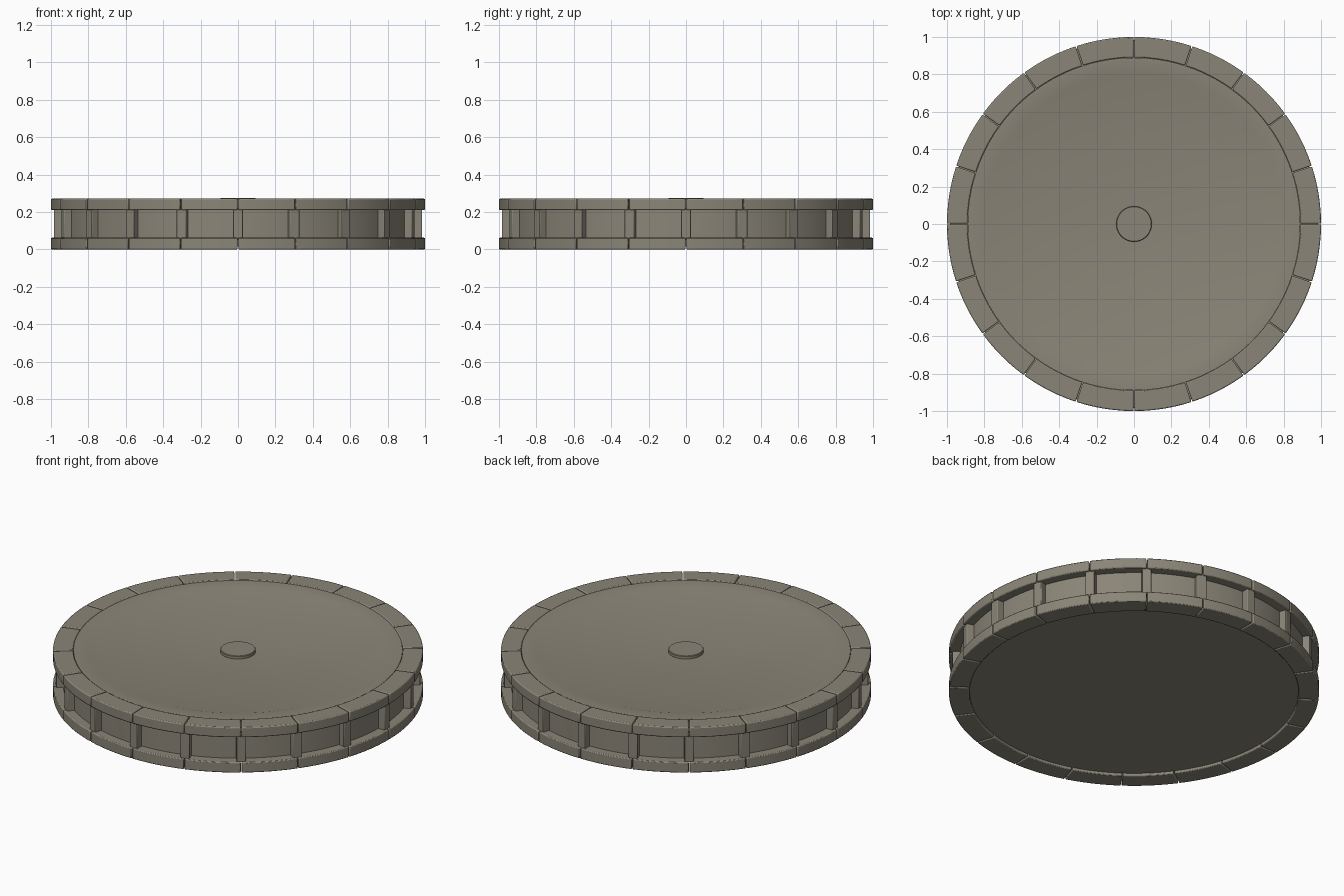
import bpy, bmesh, math

if "Cube" in bpy.data.objects:
    bpy.data.objects.remove(bpy.data.objects["Cube"])

stone = bpy.data.materials.new("weathered_stone")
stone.diffuse_color = (0.255, 0.235, 0.185, 1)
stone.use_nodes = True
stone.node_tree.nodes["Principled BSDF"].inputs["Base Color"].default_value = stone.diffuse_color
N = 20                      # blocks per ring
STEP = 2 * math.pi / N


def finish(bm, name, bevel=0.0):
    bmesh.ops.recalc_face_normals(bm, faces=bm.faces)
    me = bpy.data.meshes.new(name)
    bm.to_mesh(me)
    bm.free()
    ob = bpy.data.objects.new(name, me)
    bpy.context.collection.objects.link(ob)
    me.materials.append(stone)
    if bevel:
        m = ob.modifiers.new("worn_edges", 'BEVEL')
        m.width = bevel
        m.segments = 2
        m.limit_method = 'ANGLE'
        m.angle_limit = math.radians(40)
    bpy.ops.object.select_all(action='DESELECT')
    ob.select_set(True)
    bpy.context.view_layer.objects.active = ob
    bpy.ops.object.shade_smooth_by_angle(angle=math.radians(25))
    return ob


def lathe(name, profile, segs=120):
    bm = bmesh.new()
    vs = [bm.verts.new((r, 0, z)) for r, z in profile]
    es = [bm.edges.new(p) for p in zip(vs, vs[1:])]
    bmesh.ops.spin(bm, geom=vs + es, cent=(0, 0, 0), axis=(0, 0, 1),
                   angle=2 * math.pi, steps=segs)
    bmesh.ops.remove_doubles(bm, verts=bm.verts, dist=1e-4)
    return finish(bm, name)


def arc_blocks(name, r0, r1, z0, z1, gap, bevel, cuts=6):
    # ring of separate curved blocks with narrow joints
    bm = bmesh.new()
    for i in range(N):
        rows = []
        for k in range(cuts + 1):
            t = k / cuts
            row = []
            for r, z in ((r0, z0), (r1, z0), (r1, z1), (r0, z1)):
                g = gap / 2 / r
                a = i * STEP + g + t * (STEP - 2 * g)
                row.append(bm.verts.new((r * math.cos(a), r * math.sin(a), z)))
            rows.append(row)
        for a, b in zip(rows, rows[1:]):
            for j in range(4):
                bm.faces.new((a[j], a[(j + 1) % 4], b[(j + 1) % 4], b[j]))
        bm.faces.new(rows[0])
        bm.faces.new(rows[-1][::-1])
    return finish(bm, name, bevel)


# core drum: recessed wall, underside and stepped top
lathe("core_drum", [
    (0, 0.016), (0.889, 0.016), (0.889, 0.05), (0.945, 0.05), (0.945, 0.22),
    (0.889, 0.22), (0.889, 0.267), (0.808, 0.267), (0.79, 0.262),
    (0.428, 0.262), (0.395, 0.257), (0, 0.257)])

# small boss in the middle of the top
lathe("centre_boss", [(0, 0.25), (0.095, 0.25), (0.095, 0.272),
                      (0.092, 0.275), (0, 0.275)], 64)

# lower and upper rings of blocks
arc_blocks("base_ring_blocks", 0.89, 1.0, 0.0, 0.062, 0.005, 0.005)
arc_blocks("top_ring_blocks", 0.89, 1.0, 0.21, 0.271, 0.005, 0.006)

# small posts under each joint
bm = bmesh.new()
for i in range(N):
    a = i * STEP
    c, s = math.cos(a), math.sin(a)
    quads = []
    for z in (0.055, 0.216):
        quads.append([bm.verts.new((r * c - w * s, r * s + w * c, z))
                      for r, w in ((0.93, -0.026), (0.985, -0.026),
                                   (0.985, 0.026), (0.93, 0.026))])
    lo, hi = quads
    bm.faces.new(lo[::-1])
    bm.faces.new(hi)
    for j in range(4):
        bm.faces.new((lo[j], lo[(j + 1) % 4], hi[(j + 1) % 4], hi[j]))
finish(bm, "wall_posts", 0.004)
